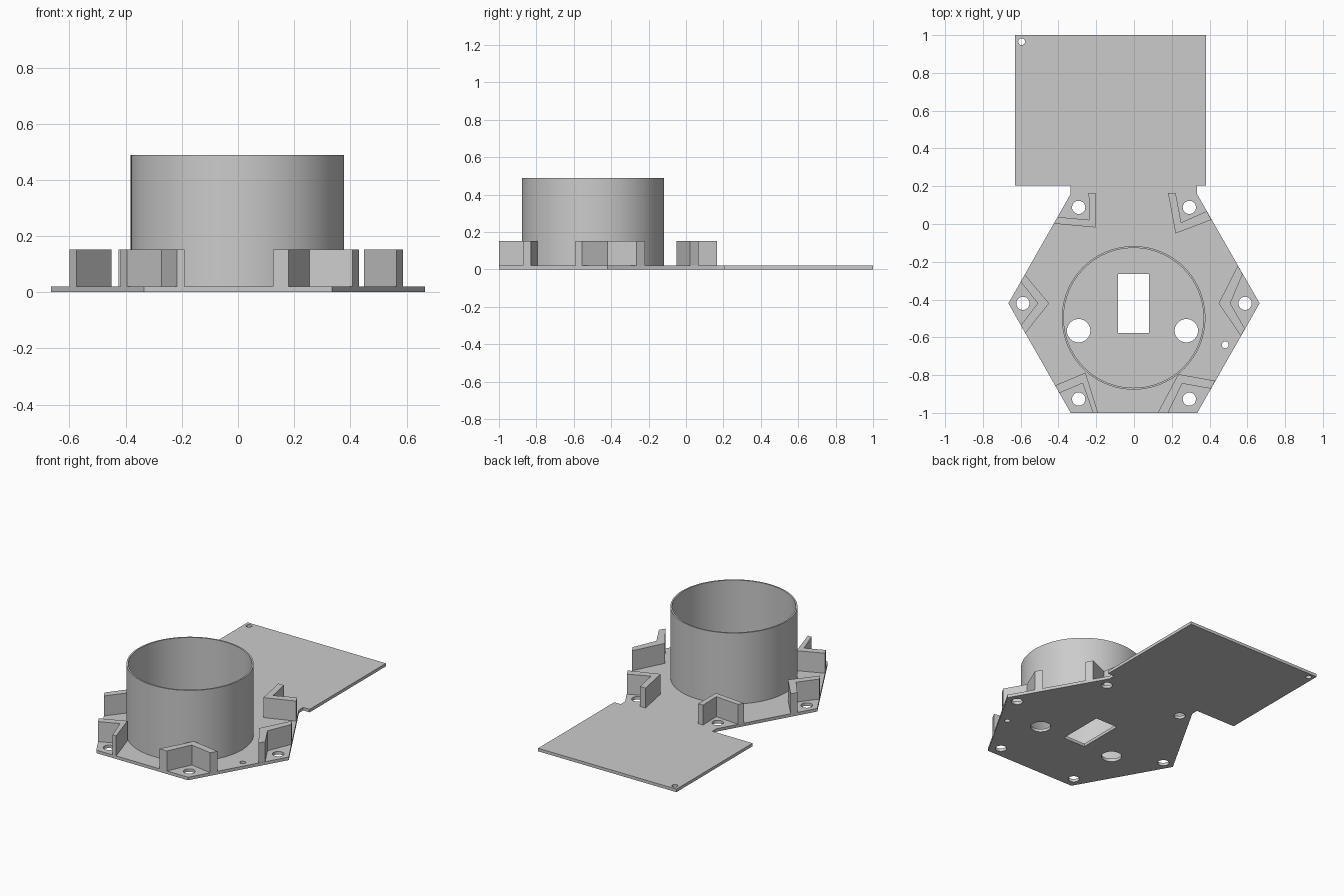
import bpy
import math

cube = bpy.data.objects.get("Cube")
if cube:
    bpy.data.objects.remove(cube, do_unlink=True)

BASE_TOP = 0.02
BRACKET_TOP = 0.152
TUBE_TOP = 0.488

grey = bpy.data.materials.new("plain_grey")
grey.use_nodes = True
grey.diffuse_color = (0.6, 0.6, 0.6, 1)
grey.node_tree.nodes["Principled BSDF"].inputs["Base Color"].default_value = (0.6, 0.6, 0.6, 1)


def circle(x, y, r, n=32):
    return [(x + r * math.cos(2 * math.pi * i / n),
             y + r * math.sin(2 * math.pi * i / n)) for i in range(n)]


def prism(name, loops, z0, z1):
    """Extrude an outline, with any further loops as holes, from z0 to z1."""
    curve = bpy.data.curves.new(name + "_profile", 'CURVE')
    curve.dimensions = '2D'
    curve.fill_mode = 'BOTH'
    curve.extrude = (z1 - z0) / 2
    for loop in loops:
        spline = curve.splines.new('POLY')
        spline.points.add(len(loop) - 1)
        for point, (x, y) in zip(spline.points, loop):
            point.co = (x, y, 0, 1)
        spline.use_cyclic_u = True
    obj = bpy.data.objects.new(name, curve)
    bpy.context.collection.objects.link(obj)
    obj.location.z = (z0 + z1) / 2
    bpy.ops.object.select_all(action='DESELECT')
    obj.select_set(True)
    bpy.context.view_layer.objects.active = obj
    bpy.ops.object.convert(target='MESH')
    obj = bpy.context.object
    # Weld the caps to the walls
    bpy.ops.object.mode_set(mode='EDIT')
    bpy.ops.mesh.select_all(action='SELECT')
    bpy.ops.mesh.remove_doubles(threshold=0.0001)
    bpy.ops.mesh.normals_make_consistent(inside=False)
    bpy.ops.object.mode_set(mode='OBJECT')
    obj.data.materials.clear()
    obj.data.materials.append(grey)
    bpy.ops.object.shade_smooth_by_angle(angle=math.radians(30))
    return obj


# Base plate: hexagon, short neck and offset rectangular panel
outline = [(-0.335, -1), (0.335, -1), (0.665, -0.42), (0.333, 0.16), (0.333, 0.205),
           (0.38, 0.205), (0.38, 1), (-0.63, 1), (-0.63, 0.205), (-0.335, 0.205),
           (-0.335, 0.16), (-0.665, -0.42)]
window = [(-0.085, -0.578), (0.08, -0.578), (0.08, -0.265), (-0.085, -0.265)]
holes = [window, circle(-0.293, -0.565, 0.062), circle(0.277, -0.565, 0.062),
         circle(-0.595, 0.965, 0.018), circle(0.483, -0.64, 0.018)]
for side in (-1, 1):
    for x, y in ((0.588, -0.42), (0.293, -0.927), (0.293, 0.088)):
        holes.append(circle(side * x, y, 0.035))
prism("base_plate", [outline] + holes, 0, BASE_TOP)

# Open round tube
prism("tube", [circle(-0.002, -0.497, 0.38, 96), circle(-0.002, -0.497, 0.37, 96)],
      BASE_TOP, TUBE_TOP)

# Angled corner brackets around the screw holes
brackets = {
    "middle_right_bracket": [(-0.578, -0.267), (-0.45, -0.42), (-0.575, -0.578),
                             (-0.6, -0.537), (-0.51, -0.42), (-0.6, -0.305)],
    "middle_left_bracket": [(0.55, -0.22), (0.448, -0.42), (0.565, -0.592),
                            (0.587, -0.555), (0.51, -0.42), (0.575, -0.265)],
    "front_right_bracket": [(-0.418, -0.855), (-0.257, -0.787), (-0.19, -1),
                            (-0.217, -1), (-0.272, -0.843), (-0.395, -0.895)],
    "front_left_bracket": [(0.43, -0.83), (0.235, -0.795), (0.125, -1),
                           (0.18, -1), (0.255, -0.845), (0.407, -0.872)],
    "back_right_bracket": [(-0.24, 0.165), (-0.205, 0.165), (-0.205, -0.018),
                           (-0.425, 0.002), (-0.405, 0.037), (-0.237, 0.022)],
    "back_left_bracket": [(0.18, 0.165), (0.22, 0.165), (0.25, 0.008),
                          (0.385, 0.068), (0.41, 0.022), (0.22, -0.05)],
}
for name, profile in brackets.items():
    prism(name, [profile], BASE_TOP, BRACKET_TOP)
